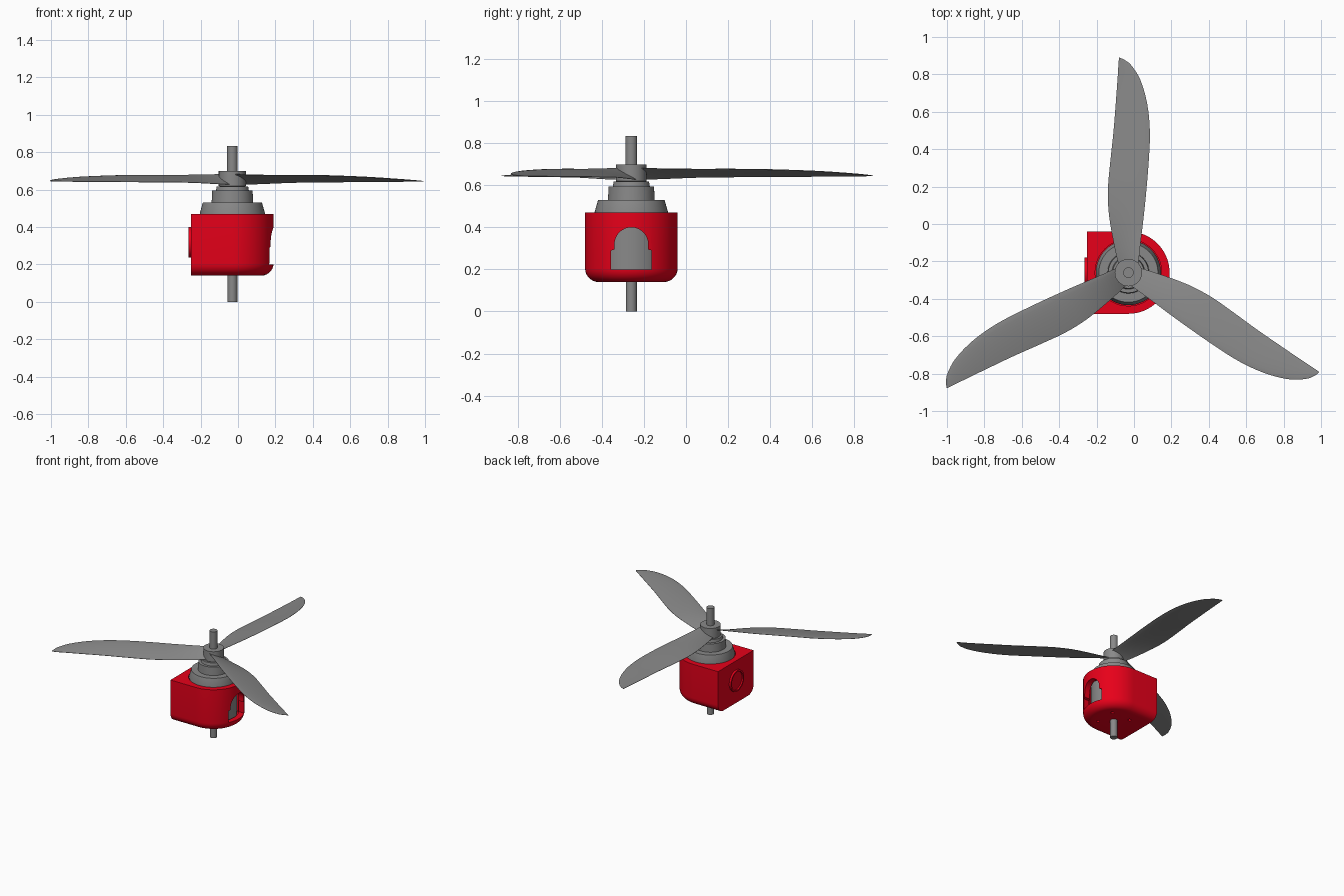
import bpy, bmesh
from math import sin, cos, pi, radians, sqrt
from mathutils import Matrix, Vector

if "Cube" in bpy.data.objects:
    bpy.data.objects.remove(bpy.data.objects["Cube"])

CX, CY = -0.03, -0.26          # motor axis

red = bpy.data.materials.new("red_plastic")
red.diffuse_color = (0.8, 0.0, 0.01, 1)
red.use_nodes = True
red.node_tree.nodes["Principled BSDF"].inputs["Base Color"].default_value = red.diffuse_color
grey = bpy.data.materials.new("dark_grey")
grey.diffuse_color = (0.25, 0.25, 0.25, 1)
grey.use_nodes = True
grey.node_tree.nodes["Principled BSDF"].inputs["Base Color"].default_value = grey.diffuse_color


def make(name, verts, faces, mat=grey, matrix=None, angle=30):
    bm = bmesh.new()
    vs = [bm.verts.new(v) for v in verts]
    for f in faces:
        bm.faces.new([vs[i] for i in f])
    bmesh.ops.remove_doubles(bm, verts=bm.verts, dist=1e-6)
    bmesh.ops.recalc_face_normals(bm, faces=bm.faces)
    me = bpy.data.meshes.new(name)
    bm.to_mesh(me)
    bm.free()
    if matrix:
        me.transform(matrix)
    ob = bpy.data.objects.new(name, me)
    bpy.context.collection.objects.link(ob)
    me.materials.append(mat)
    smooth(ob, angle)
    return ob


def smooth(ob, angle=30):
    bpy.ops.object.select_all(action='DESELECT')
    bpy.context.view_layer.objects.active = ob
    ob.select_set(True)
    bpy.ops.object.shade_smooth_by_angle(angle=radians(angle))


def loft(name, rings, **kw):
    """Closed skin through rings of equal point count, capped at both ends."""
    n = len(rings[0])
    verts = [p for r in rings for p in r]
    faces = [(k * n + i, k * n + (i + 1) % n, (k + 1) * n + (i + 1) % n, (k + 1) * n + i)
             for k in range(len(rings) - 1) for i in range(n)]
    faces += [tuple(range(n)), tuple(range(len(verts) - n, len(verts)))]
    return make(name, verts, faces, **kw)


def lathe(name, profile, n=48, matrix=None, **kw):
    rings = [[(r * cos(2 * pi * i / n), r * sin(2 * pi * i / n), z) for i in range(n)]
             for r, z in profile]
    return loft(name, rings, matrix=matrix or Matrix.Translation((CX, CY, 0)), **kw)


def cut(ob, cutter):
    m = ob.modifiers.new("cut", 'BOOLEAN')
    m.operation, m.solver, m.object = 'DIFFERENCE', 'EXACT', cutter
    bpy.context.view_layer.objects.active = ob
    bpy.ops.object.modifier_apply(modifier=m.name)
    bpy.data.objects.remove(cutter)


# Housing: D-shaped outline with a rounded lower edge, flat on the left
R, F, Z0, Z1 = 0.22, 0.065, 0.14, 0.47


def outline(d, z):
    pts = [(CX - R, CY - R + d, z)]
    pts += [(CX + (R - d) * cos(a), CY + (R - d) * sin(a), z)
            for a in (-pi / 2 + pi * i / 32 for i in range(33))]
    return pts + [(CX - R, CY + R - d, z)]


layers = [outline(F * (1 - sin(t)), Z0 + F * (1 - cos(t)))
          for t in (pi / 2 * i / 7 for i in range(8))] + [outline(0, Z1)]
housing = loft("housing", layers, mat=red)

# Hollow interior
cut(housing, lathe("cavity_cutter", [(0.178, 0.18), (0.178, 0.6)], mat=red))

# Arched window on the right with a wider foot
arch = [(-0.097, 0.2), (0.097, 0.2), (0.097, 0.29), (0.08, 0.295)]
arch += [(0.08 * cos(a), 0.32 + 0.08 * sin(a)) for a in (pi * i / 16 for i in range(17))]
arch += [(-0.08, 0.295), (-0.097, 0.29)]
cut(housing, loft("window_cutter", [[(x, CY + y, z) for y, z in arch] for x in (0.05, 0.3)],
                  mat=red))

# Screw holes underneath
for sx in (-1, 1):
    for sy in (-1, 1):
        cut(housing, lathe("screw_cutter", [(0.012, 0.1), (0.012, 0.17)], n=12, mat=red,
                           matrix=Matrix.Translation((CX + sx * 0.08, CY + sy * 0.08, 0))))
smooth(housing)

# Round boss on the flat side, with a raised rim
lathe("side_boss", [(0.082, -0.005), (0.082, 0.015), (0.07, 0.015), (0.07, 0.004), (0.001, 0.004)],
      mat=red, matrix=Matrix.Translation((CX - R, CY, 0.318)) @ Matrix.Rotation(-pi / 2, 4, 'Y'))

# Motor body and stepped collar
lathe("motor", [(0.165, 0.18), (0.165, 0.45), (0.174, 0.465), (0.174, 0.475), (0.158, 0.531),
                (0.111, 0.531), (0.108, 0.595), (0.088, 0.595), (0.084, 0.617), (0.05, 0.617)])
lathe("hub", [(0.06, 0.61), (0.073, 0.62), (0.073, 0.70), (0.03, 0.70)])
lathe("shaft", [(0.026, 0.0), (0.026, 0.16), (0.028, 0.16), (0.028, 0.834)], n=32)

# Blade stations: distance from axis, trailing edge, leading edge, z of each edge
S = [(0.03, -0.05, 0.052, 0.627, 0.682),
     (0.13, -0.073, 0.062, 0.630, 0.680),
     (0.31, -0.104, 0.083, 0.637, 0.677),
     (0.45, -0.109, 0.097, 0.639, 0.677),
     (0.60, -0.096, 0.109, 0.640, 0.676),
     (0.75, -0.080, 0.115, 0.641, 0.672),
     (0.90, -0.068, 0.101, 0.642, 0.666),
     (1.035, -0.058, 0.062, 0.643, 0.657),
     (1.115, -0.053, 0.010, 0.644, 0.650),
     (1.14, -0.051, -0.025, 0.645, 0.647),
     (1.15, -0.050, -0.048, 0.645, 0.645)]


def station(k, t):
    """Smooth point between stations k and k+1."""
    a, b, c, d = (Vector(S[min(max(k + j, 0), len(S) - 1)]) for j in (-1, 0, 1, 2))
    sp = c[0] - b[0]
    m0, m1 = (c - a) / (c[0] - a[0]) * sp, (d - b) / (d[0] - b[0]) * sp
    return ((2 * t**3 - 3 * t**2 + 1) * b + (t**3 - 2 * t**2 + t) * m0
            + (3 * t**2 - 2 * t**3) * c + (t**3 - t**2) * m1)


def section(s):
    r, u0, u1, z0, z1 = s
    w = u1 - u0
    up, low = [], []
    for i in range(9):
        f = (1 - cos(pi * i / 8)) / 2
        camber = 0.05 * w * f * (1 - f)
        th = 0.05 * w * sqrt(f) * (1 - f) + 0.001
        u, z = u0 + w * (1 - f), z1 + (z0 - z1) * f + camber
        up.append((u, r, z + th))
        low.append((u, r, z - th))
    return up + low[::-1]


rings = [section(station(k, t / 4)) for k in range(len(S) - 1) for t in range(4)]
rings.append(section(Vector(S[-1])))
for i in range(3):
    loft("blade_%d" % (i + 1), rings, angle=40,
         matrix=Matrix.Translation((CX, CY, 0)) @ Matrix.Rotation(2 * pi * i / 3, 4, 'Z'))
